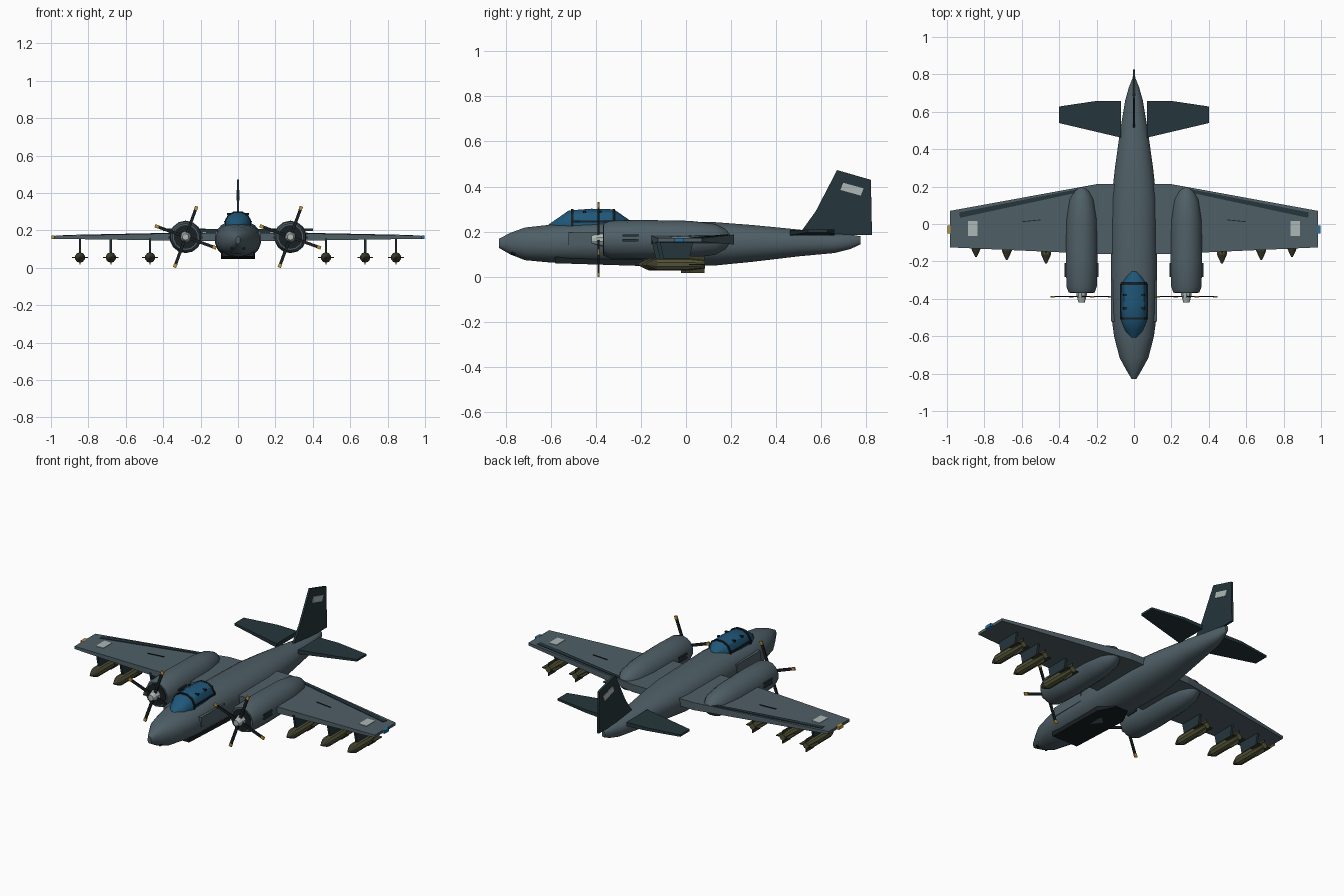
import bpy, math
from mathutils import Matrix, Vector

if "Cube" in bpy.data.objects:
    bpy.data.objects.remove(bpy.data.objects["Cube"])


def mat(name, r, g, b):
    m = bpy.data.materials.new(name)
    m.diffuse_color = (r, g, b, 1)
    m.use_nodes = True
    m.node_tree.nodes["Principled BSDF"].inputs["Base Color"].default_value = m.diffuse_color
    return m


GREY = mat("slate grey", .078, .115, .135)
TEAL = mat("dark teal", .018, .036, .044)
BLACK = mat("near black", .010, .014, .016)
BLUE = mat("canopy blue", .014, .095, .19)
OLIVE = mat("olive", .085, .085, .038)
DKOLIVE = mat("dark olive", .045, .045, .026)
PALE = mat("pale grey", .42, .48, .47)
YELLOW = mat("tip yellow", .52, .30, .04)
BRIGHT = mat("light blue", .02, .16, .36)


def make(name, verts, faces, m, smooth=False):
    me = bpy.data.meshes.new(name)
    me.from_pydata(verts, [], faces)
    me.materials.append(m)
    ob = bpy.data.objects.new(name, me)
    bpy.context.collection.objects.link(ob)
    bpy.ops.object.select_all(action='DESELECT')
    ob.select_set(True)
    bpy.context.view_layer.objects.active = ob
    bpy.ops.object.mode_set(mode='EDIT')
    bpy.ops.mesh.select_all(action='SELECT')
    bpy.ops.mesh.normals_make_consistent(inside=False)
    bpy.ops.object.mode_set(mode='OBJECT')
    if smooth:
        bpy.ops.object.shade_smooth_by_angle(angle=math.radians(32))
    return ob


def loft(name, rings, m, n=16, x=0, power=1.0, smooth=True):
    """Skin elliptical rings (y, z centre, half width, half height)."""
    v, f = [], []
    for y, z, rx, rz in rings:
        for i in range(n):
            a = 2 * math.pi * (i + .5) / n
            c, s = math.cos(a), math.sin(a)
            v.append((x + rx * math.copysign(abs(c) ** power, c), y,
                      z + rz * math.copysign(abs(s) ** power, s)))
    for k in range(len(rings) - 1):
        for i in range(n):
            j = (i + 1) % n
            f.append((k * n + i, k * n + j, (k + 1) * n + j, (k + 1) * n + i))
    f += [tuple(range(n)), tuple(range((len(rings) - 1) * n, len(rings) * n))]
    return make(name, v, f, m, smooth)


def slab(name, outline, m, side=1):
    """Plate from outline points (x, y, z, half thickness)."""
    n = len(outline)
    v = [(side * x, y, z - t) for x, y, z, t in outline]
    v += [(side * x, y, z + t) for x, y, z, t in outline]
    f = [tuple(range(n)), tuple(range(n, 2 * n))]
    f += [(i, (i + 1) % n, n + (i + 1) % n, n + i) for i in range(n)]
    return make(name, v, f, m)


def upright(name, pts, x, t, m):
    """Vertical plate from (y, z) points."""
    n = len(pts)
    v = [(x - t, y, z) for y, z in pts] + [(x + t, y, z) for y, z in pts]
    f = [tuple(range(n)), tuple(range(n, 2 * n))]
    f += [(i, (i + 1) % n, n + (i + 1) % n, n + i) for i in range(n)]
    return make(name, v, f, m)


def box(name, c, s, m, rot=None, pivot=None):
    v = [Vector((c[0] + i * s[0] / 2, c[1] + j * s[1] / 2, c[2] + k * s[2] / 2))
         for i in (-1, 1) for j in (-1, 1) for k in (-1, 1)]
    if rot is not None:
        p = Vector(pivot)
        v = [p + Matrix.Rotation(rot, 3, 'Y') @ (q - p) for q in v]
    f = [(0, 1, 3, 2), (4, 5, 7, 6), (0, 1, 5, 4), (2, 3, 7, 6), (0, 2, 6, 4), (1, 3, 7, 5)]
    return make(name, v, f, m)


# Fuselage
loft("fuselage", [(-.83, .148, .012, .02), (-.78, .147, .042, .048), (-.715, .146, .078, .073),
                  (-.6, .147, .108, .085), (-.5, .149, .121, .091), (-.28, .152, .124, .102),
                  (.13, .146, .122, .097), (.3, .148, .103, .082), (.5, .15, .075, .06),
                  (.66, .148, .048, .043), (.73, .155, .028, .032), (.775, .162, .01, .018)],
     GREY, 20, power=.9)
# Belly tray
slab("belly_tray", [(-.085, -.58, .085, .025), (.085, -.58, .085, .025), (.09, -.2, .08, .032),
                    (.04, -.1, .08, .032), (-.04, -.1, .08, .032), (-.09, -.2, .08, .032)], BLACK)

# Canopy with hoops and rails
loft("canopy", [(-.61, .22, .015, .012), (-.57, .224, .048, .036), (-.52, .228, .069, .068),
                (-.42, .232, .072, .072), (-.32, .236, .069, .065), (-.255, .24, .02, .015)],
     BLUE, 12, power=.9)
for y in (-.505, -.32):
    loft("canopy_hoop", [(y - .006, .232, .073, .071), (y + .006, .232, .073, .071)], BLACK, 12, power=.9)
for s in (-1, 1):
    box("canopy_rail", (s * .071, -.415, .245), (.008, .19, .008), BLACK)
    for y in (-.45, -.38):
        box("canopy_clip", (s * .048, y, .287), (.02, .012, .01), BLACK)

# Tail fin and its markings
upright("tail_fin", [(.51, .2), (.575, .29), (.67, .473), (.82, .43), (.825, .185), (.62, .185)], 0, .006, TEAL)
for s in (-1, 1):
    upright("fin_mark", [(.685, .385), (.697, .417), (.788, .392), (.775, .36)], s * .007, .002, PALE)


def wing_top(x):
    return .187 - (x - .2) * .0203


def skin(name, pts, s, m):
    slab(name, [(x, y, wing_top(x) + .001, .002) for x, y in pts], m, s)


for s in (-1, 1):
    # Wing
    slab("wing", [(0, -.16, .165, .022), (.2, -.16, .165, .022), (.985, -.125, .163, .008),
                  (.985, .07, .163, .008), (.2, .213, .165, .022), (0, .213, .165, .022)], GREY, s)
    skin("wing_flap_strip", [(.27, .175), (.93, .033), (.935, .062), (.27, .192)], s, TEAL)
    skin("wing_mark", [(.838, -.064), (.888, -.064), (.888, .016), (.838, .016)], s, PALE)
    skin("wing_panel_line", [(.5, .02), (.6, .01), (.6, .014), (.5, .024)], s, BLACK)
    box("wing_light", (s * .989, -.03, .163), (.018, .042, .018), BRIGHT if s > 0 else YELLOW)
    # Tailplane
    slab("tailplane", [(.07, .462, .195, .012), (.402, .54, .203, .006), (.402, .628, .203, .006),
                       (.2, .658, .2, .009), (.07, .658, .195, .012)], TEAL, s)
    # Cheek fairing
    box("cheek_panel", (s * .114, -.41, .168), (.02, .22, .055), GREY)
    loft("nose_gun", [(-.775, .105, .008, .008), (-.7, .105, .008, .008)], BLACK, 8, s * .03)

    # Engine nacelle
    nx = s * .28
    loft("nacelle", [(-.365, .165, .072, .072), (-.335, .165, .083, .083), (-.2, .165, .087, .087),
                     (.02, .165, .083, .083), (.13, .166, .066, .068), (.175, .167, .042, .045),
                     (.195, .168, .018, .02)], GREY, 14, nx)
    loft("engine_face", [(-.369, .165, .064, .064), (-.36, .165, .064, .064)], BLACK, 14, nx)
    for e in (-1, 1):
        for z in (.183, .162):
            box("exhaust_slot", (nx + e * .087, -.245, z), (.008, .075, .01), TEAL)
    # Propeller
    loft("spinner", [(-.42, .165, .017, .017), (-.405, .165, .022, .022), (-.378, .165, .03, .03),
                     (-.36, .165, .03, .03)], PALE, 10, nx)
    for k in range(4):
        ang = math.radians(20 + 90 * k)
        hub = (nx, -.388, .165)
        box("propeller_blade", (nx, -.388, .165 + .09), (.016, .007, .13), BLACK, ang, hub)
        box("propeller_tip", (nx, -.388, .165 + .164), (.018, .008, .02), YELLOW, ang, hub)

    # Bombs on pylons
    for bx, nose in ((.47, -.212), (.68, -.193), (.845, -.177)):
        x = s * bx
        upright("pylon", [(nose + .06, .16), (nose + .08, .07), (nose + .19, .07), (nose + .21, .16)],
                x, .006, TEAL)
        loft("bomb_nose", [(nose, .055, .004, .004), (nose + .025, .055, .017, .017),
                           (nose + .05, .055, .028, .028)], DKOLIVE, 10, x)
        loft("bomb_body", [(nose + .05, .055, .028, .028), (nose + .18, .055, .028, .028),
                           (nose + .262, .055, .018, .018)], OLIVE, 10, x)
        box("bomb_fin_flat", (x, nose + .225, .055), (.084, .07, .005), DKOLIVE)
        box("bomb_fin_upright", (x, nose + .225, .055), (.005, .07, .076), DKOLIVE)
